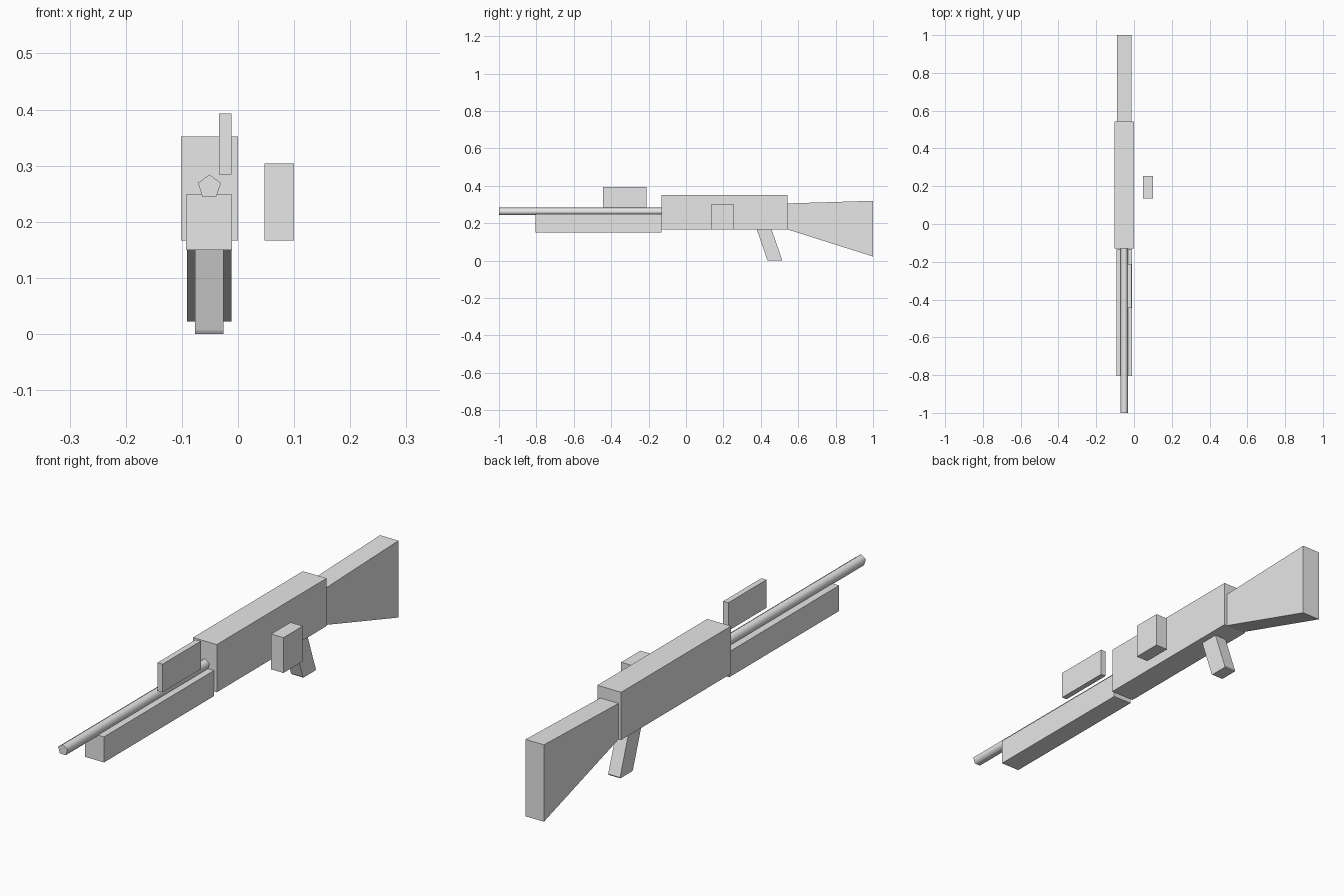
import bpy
import bmesh
from math import radians
from mathutils import Matrix

old = bpy.data.objects.get("Cube")
if old:
    bpy.data.objects.remove(old, do_unlink=True)

grey = bpy.data.materials.new("light grey")
grey.use_nodes = True
colour = (0.8, 0.8, 0.8, 1)
grey.diffuse_color = colour
grey.node_tree.nodes["Principled BSDF"].inputs["Base Color"].default_value = colour


def add_object(name, bm):
    bmesh.ops.recalc_face_normals(bm, faces=bm.faces)
    mesh = bpy.data.meshes.new(name)
    bm.to_mesh(mesh)
    bm.free()
    mesh.materials.append(grey)
    obj = bpy.data.objects.new(name, mesh)
    bpy.context.collection.objects.link(obj)
    return obj


def slab(name, x0, x1, profile):
    """Extrude a (y, z) side profile from x0 to x1."""
    bm = bmesh.new()
    face = bm.faces.new([bm.verts.new((x0, y, z)) for y, z in profile])
    new = bmesh.ops.extrude_face_region(bm, geom=[face])["geom"]
    verts = [v for v in new if isinstance(v, bmesh.types.BMVert)]
    bmesh.ops.translate(bm, verts=verts, vec=(x1 - x0, 0, 0))
    return add_object(name, bm)


def box(name, x0, x1, y0, y1, z0, z1):
    return slab(name, x0, x1, [(y0, z0), (y1, z0), (y1, z1), (y0, z1)])


# Main body and the boxes around it
box("receiver", -0.102, 0, -0.13, 0.543, 0.167, 0.352)
box("forestock", -0.093, -0.011, -0.805, -0.132, 0.15, 0.249)
box("sight_plate", -0.034, -0.012, -0.445, -0.211, 0.284, 0.393)
box("side_block", 0.047, 0.1, 0.136, 0.254, 0.167, 0.304)

# Flared shoulder stock
slab("stock", -0.091, -0.012,
     [(0.543, 0.167), (1, 0.022), (1, 0.32), (0.543, 0.306)])

# Raked grip with slightly clipped lower edges
slab("grip", -0.077, -0.026,
     [(0.378, 0.168), (0.434, 0.006), (0.438, 0), (0.512, 0),
      (0.514, 0.004), (0.457, 0.168)])

# Five-sided barrel, point upwards
front, back = -1, -0.13
bm = bmesh.new()
bmesh.ops.create_cone(bm, cap_ends=True, segments=5, radius1=0.0215,
                      radius2=0.0215, depth=back - front)
top = max(bm.verts, key=lambda v: v.co.y)
bmesh.ops.rotate(bm, verts=bm.verts, matrix=Matrix.Rotation(radians(90), 3, "X"))
bmesh.ops.translate(bm, verts=bm.verts, vec=(-0.051, (front + back) / 2, 0.2625))
barrel = add_object("barrel", bm)
bpy.ops.object.select_all(action="DESELECT")
barrel.select_set(True)
bpy.context.view_layer.objects.active = barrel
bpy.ops.object.shade_smooth_by_angle(angle=radians(80))
